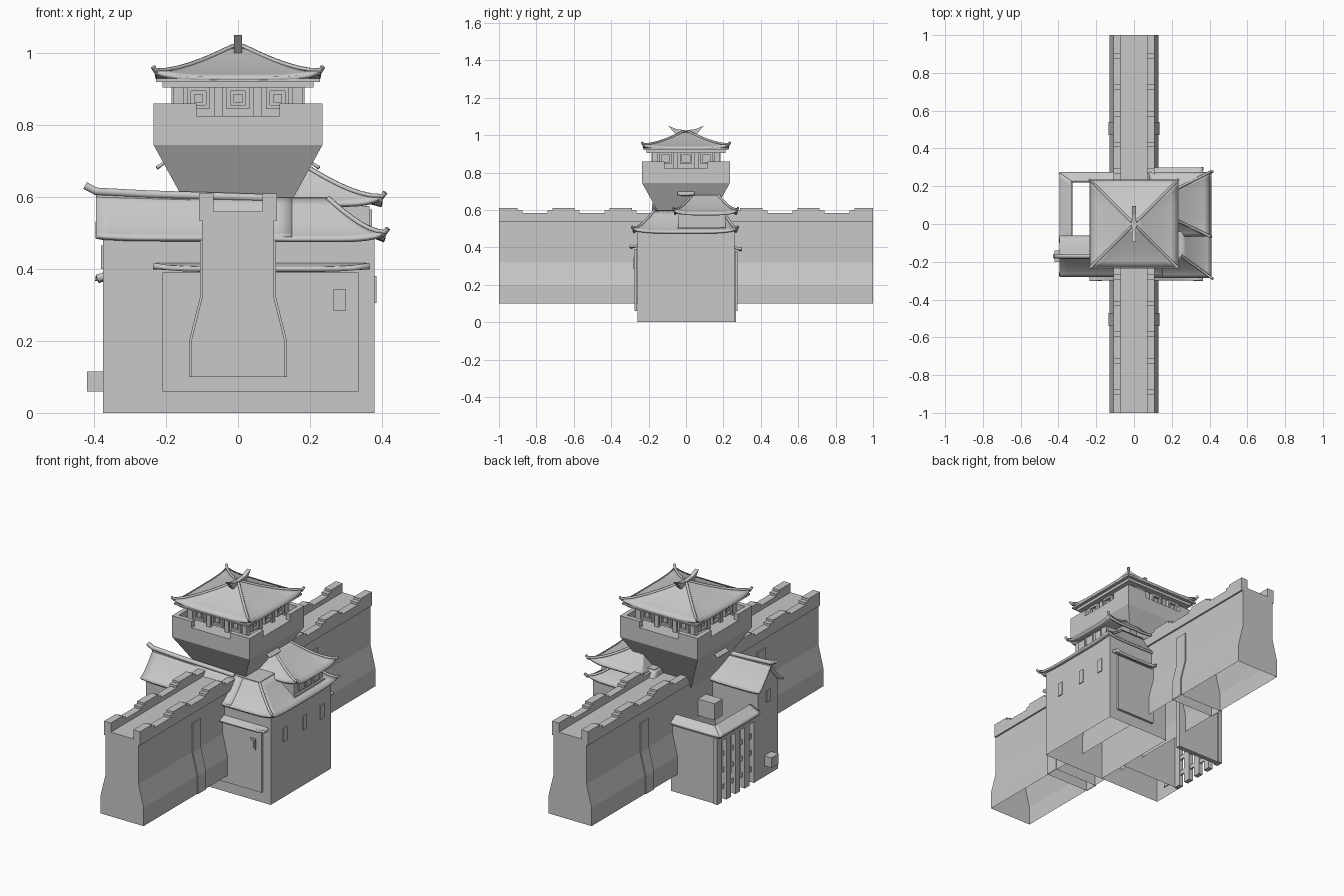
import bpy, bmesh
from mathutils import Vector

cube = bpy.data.objects.get("Cube")
if cube:
    bpy.data.objects.remove(cube)

stone = bpy.data.materials.new("plain_grey")
stone.use_nodes = True
grey = (0.58, 0.58, 0.58, 1)
stone.diffuse_color = grey
stone.node_tree.nodes["Principled BSDF"].inputs["Base Color"].default_value = grey


def add(name, data):
    data.materials.append(stone)
    ob = bpy.data.objects.new(name, data)
    bpy.context.collection.objects.link(ob)
    return ob


def add_bm(name, bm):
    mesh = bpy.data.meshes.new(name)
    bm.to_mesh(mesh)
    bm.free()
    return add(name, mesh)


def prism(name, pts, axis, a, b, open_base=False):
    """Extrude a closed outline along x or y; outline is (other axis, z)."""
    bm = bmesh.new()
    place = (lambda p, d: (d, p[0], p[1])) if axis == "x" else (lambda p, d: (p[0], d, p[1]))
    lo = [bm.verts.new(place(p, a)) for p in pts]
    hi = [bm.verts.new(place(p, b)) for p in pts]
    bm.faces.new(lo)
    bm.faces.new(hi)
    for i in range(len(pts)):
        j = (i + 1) % len(pts)
        bm.faces.new((lo[i], lo[j], hi[j], hi[i]))
    bmesh.ops.recalc_face_normals(bm, faces=bm.faces[:])
    if open_base:
        under = [f for f in bm.faces if f.normal.z < -0.99]
        bmesh.ops.delete(bm, geom=under, context="FACES_ONLY")
    return add_bm(name, bm)


def box(name, x0, x1, y0, y1, z0, z1, open_base=False):
    return prism(name, [(x0, z0), (x1, z0), (x1, z1), (x0, z1)], "y", y0, y1, open_base)


def frustum(name, r0, z0, r1, z1):
    bm = bmesh.new()
    rings = [[bm.verts.new((sx * r, sy * r, z)) for sx, sy in ((-1, -1), (1, -1), (1, 1), (-1, 1))]
             for r, z in ((r0, z0), (r1, z1))]
    for ring in rings:
        bm.faces.new(ring)
    for i in range(4):
        j = (i + 1) % 4
        bm.faces.new((rings[0][i], rings[0][j], rings[1][j], rings[1][i]))
    bmesh.ops.recalc_face_normals(bm, faces=bm.faces[:])
    return add_bm(name, bm)


def slope(name, a, b, c, d, lift=0.0, power=1.4, thick=0.012):
    """Curved roof plane: eave a to b, top c to d; returns its left edge."""
    a, b, c, d = map(Vector, (a, b, c, d))

    def point(u, v):
        e, t = a.lerp(b, u), c.lerp(d, u)
        p = e.lerp(t, v)
        p.z = e.z + (t.z - e.z) * v ** power + lift * (1 - v) ** 3 * abs(2 * u - 1) ** 5
        return p
    n, m = 14, 7
    bm = bmesh.new()
    g = [[bm.verts.new(point(i / n, j / m)) for j in range(m + 1)] for i in range(n + 1)]
    for i in range(n):
        for j in range(m):
            f = bm.faces.new((g[i][j], g[i + 1][j], g[i + 1][j + 1], g[i][j + 1]))
            f.smooth = True
    mod = add_bm(name, bm).modifiers.new("thickness", "SOLIDIFY")
    mod.thickness = thick
    return [point(0, j / m) for j in range(m + 1)]


def bar(name, pts, r):
    curve = bpy.data.curves.new(name, "CURVE")
    curve.dimensions = "3D"
    curve.bevel_depth = r
    curve.bevel_resolution = 1
    curve.use_fill_caps = True
    s = curve.splines.new("POLY")
    s.points.add(len(pts) - 1)
    for q, p in zip(s.points, pts):
        q.co = (*p, 1)
    add(name, curve)


def hip_roof(name, eave, top, ze, zt, lift, power=1.4, hips=(0, 1, 2, 3)):
    def corners(r, z):
        x0, x1, y0, y1 = r
        return [(x0, y0, z), (x1, y0, z), (x1, y1, z), (x0, y1, z)]
    e, t = corners(eave, ze), corners(top, zt)
    for i in range(4):
        j = (i + 1) % 4
        hip = slope(f"{name}_slope_{i}", e[i], e[j], t[i], t[j], lift, power)
        if i in hips:
            out = Vector((hip[0] - hip[1]).xy.to_3d()).normalized()
            bar(f"{name}_hip_{i}", [hip[0] + out * 0.008 + Vector((0, 0, 0.01))] + hip, 0.007)
    box(name + "_crown", *top, zt - 0.015, zt + 0.003)


# Long rampart wall with flared base and buttresses
def rampart_outline(g, top):
    half = [(0.13 + g, 0.1), (0.13 + g, 0.2), (0.1 + g, 0.32), (0.1 + g, top)]
    return half + [(-x, z) for x, z in reversed(half)]


prism("rampart", rampart_outline(0, 0.56), "y", -1, 1, True)
for s in (-1, 1):
    prism("buttress", rampart_outline(0.006, 0.48), "y", s * 0.505 - 0.035, s * 0.505 + 0.035, True)

# Stepped parapets on both edges
for s in (-1, 1):
    x0, x1 = sorted((s * 0.068, s * 0.109))
    box("parapet", x0, x1, -1, 1, 0.535, 0.585)
    for t in (-1, 1):
        for k in range(3):
            y = 0.35 + 0.305 * k
            for half, z in ((0.085, 0.598), (0.06, 0.61)):
                a, b = sorted((t * (y - half), t * min(y + half, 1)))
                box("merlon", x0, x1, a, b, 0.58, z)

# Gatehouse body: main block and gabled wing
box("main_block", 0, 0.38, -0.26, 0.26, 0, 0.49, True)
prism("wing", [(-0.26, 0), (-0.085, 0), (-0.085, 0.48), (-0.17, 0.595), (-0.26, 0.48)],
      "x", -0.375, 0, True)
box("front_panel", -0.21, 0.335, -0.275, -0.262, 0.06, 0.39)
box("back_panel", 0.1, 0.335, 0.262, 0.275, 0.06, 0.38)
box("front_window", 0.265, 0.3, -0.28, -0.27, 0.285, 0.345)
box("front_window_pane", 0.272, 0.293, -0.283, -0.27, 0.295, 0.335)
for y in (-0.14, 0.03, 0.18):
    box("side_window", 0.375, 0.385, y - 0.016, y + 0.016, 0.305, 0.38)
box("wing_window", -0.381, -0.37, -0.185, -0.155, 0.4, 0.465)
box("wing_chest", -0.42, -0.37, -0.2, -0.14, 0.06, 0.115)

# Small pent roofs over the panels
slope("front_pent_roof", (-0.235, -0.3, 0.405), (0.365, -0.3, 0.405),
      (-0.235, -0.255, 0.418), (0.365, -0.255, 0.418), 0.012, 1, 0.014)
slope("back_pent_roof", (0.365, 0.3, 0.39), (0.1, 0.3, 0.39),
      (0.365, 0.255, 0.41), (0.1, 0.255, 0.41), 0.012, 1, 0.014)

# Gabled wing roof with ridge bar
slope("wing_roof_front", (-0.395, -0.28, 0.487), (0.15, -0.28, 0.487),
      (-0.395, -0.17, 0.61), (0.15, -0.17, 0.598), 0.008, 1.25)
slope("wing_roof_back", (-0.09, -0.06, 0.487), (-0.395, -0.06, 0.487),
      (-0.09, -0.17, 0.598), (-0.395, -0.17, 0.61), 0.008, 1.25)
bar("wing_ridge", [(-0.425, -0.17, 0.632), (-0.395, -0.17, 0.616),
                   (-0.25, -0.17, 0.608), (0.1, -0.17, 0.597)], 0.012)

# Main block roof, upper storey and its roof
hip_roof("lower_roof", (0.02, 0.41, -0.285, 0.275), (0.05, 0.25, -0.17, 0.2),
         0.485, 0.597, 0.018, 1.3, (1, 2))
box("upper_storey", 0.12, 0.365, -0.04, 0.21, 0.48, 0.575)
box("upper_sill", 0.35, 0.375, -0.045, 0.215, 0.5, 0.51)
for y in (0.02, 0.085, 0.15):
    box("upper_window", 0.36, 0.372, y - 0.024, y + 0.024, 0.52, 0.565)
hip_roof("upper_roof", (0.08, 0.402, -0.065, 0.275), (0.14, 0.185, 0.04, 0.165),
         0.583, 0.688, 0.02, 1.3, (1, 2))
bar("upper_ridge", [(0.18, 0.02, 0.698), (0.18, 0.05, 0.69), (0.18, 0.155, 0.69), (0.18, 0.185, 0.698)], 0.01)

# Open courtyard with slatted side and coping
box("court_back_wall", -0.375, -0.09, 0.235, 0.26, 0, 0.38)
box("court_top_beam", -0.375, -0.35, -0.09, 0.26, 0.335, 0.38)
for i in range(5):
    y = -0.07 + i * 0.079
    box("court_post", -0.375, -0.35, y - 0.02, y + 0.02, 0, 0.36)
for z in (0.06, 0.15, 0.24):
    box("court_rail", -0.362, -0.354, -0.09, 0.25, z, z + 0.025)
slope("court_side_coping", (-0.395, 0.27, 0.378), (-0.395, -0.08, 0.378),
      (-0.335, 0.23, 0.41), (-0.335, -0.08, 0.41), 0.006, 1, 0.02)
slope("court_back_coping", (-0.09, 0.275, 0.378), (-0.395, 0.275, 0.378),
      (-0.09, 0.23, 0.41), (-0.335, 0.23, 0.41), 0.006, 1, 0.02)
box("court_shed", -0.2, -0.09, -0.03, 0.04, 0.33, 0.42)

# Flared tower and notched balcony
frustum("tower_flare", 0.1, 0.5, 0.235, 0.745)
box("tower_band", -0.235, 0.235, -0.235, 0.235, 0.745, 0.825)
for s in (-1, 1):
    a, b = sorted((s * 0.21, s * 0.235))
    for t in (-1, 1):
        c, d = sorted((t * 0.115, t * 0.235))
        box("balcony_side", a, b, c, d, 0.82, 0.86)
        box("balcony_end", c, d, a, b, 0.82, 0.86)
    slope("flare_awning", (s * 0.228, -s * 0.045, 0.682), (s * 0.228, s * 0.045, 0.682),
          (s * 0.2, -s * 0.045, 0.705), (s * 0.2, s * 0.045, 0.705), 0.004, 1, 0.008)

# Lookout room: core, posts and framed windows on all sides
box("lookout_core", -0.15, 0.15, -0.15, 0.15, 0.82, 0.91)


def on_side(name, axis, s, u, half, far, z0, z1):
    a, b = sorted((s * 0.15, s * far))
    if axis == "x":
        box(name, a, b, u - half, u + half, z0, z1)
    else:
        box(name, u - half, u + half, a, b, z0, z1)


for axis in "xy":
    for s in (-1, 1):
        for u in (-0.168, -0.055, 0.055, 0.168):
            on_side("lookout_post", axis, s, u, 0.012, 0.178, 0.82, 0.91)
        for u in (-0.11, 0, 0.11):
            for v in (-1, 1):
                on_side("window_jamb", axis, s, u + v * 0.0265, 0.0055, 0.185, 0.845, 0.905)
                z = 0.875 + v * 0.0245
                on_side("window_rail", axis, s, u, 0.03, 0.185, z - 0.0055, z + 0.0055)
            on_side("window_pane", axis, s, u, 0.021, 0.172, 0.85, 0.9)
            on_side("window_boss", axis, s, u, 0.012, 0.18, 0.863, 0.887)
box("eave_beam", -0.21, 0.21, -0.21, 0.21, 0.905, 0.92)

# Tower roof with horned ridge
box("eave_plate", -0.228, 0.228, -0.228, 0.228, 0.92, 0.93)
hip_roof("tower_roof", (-0.23, 0.23, -0.23, 0.23), (-0.012, 0.012, -0.012, 0.012), 0.934, 1.02, 0.018, 1.25)
prism("ridge_horns", [(-0.095, 1.05), (-0.05, 0.998), (0.05, 0.998), (0.095, 1.05),
                      (0.05, 1.032), (0, 1.026), (-0.05, 1.032)], "x", -0.011, 0.011)
